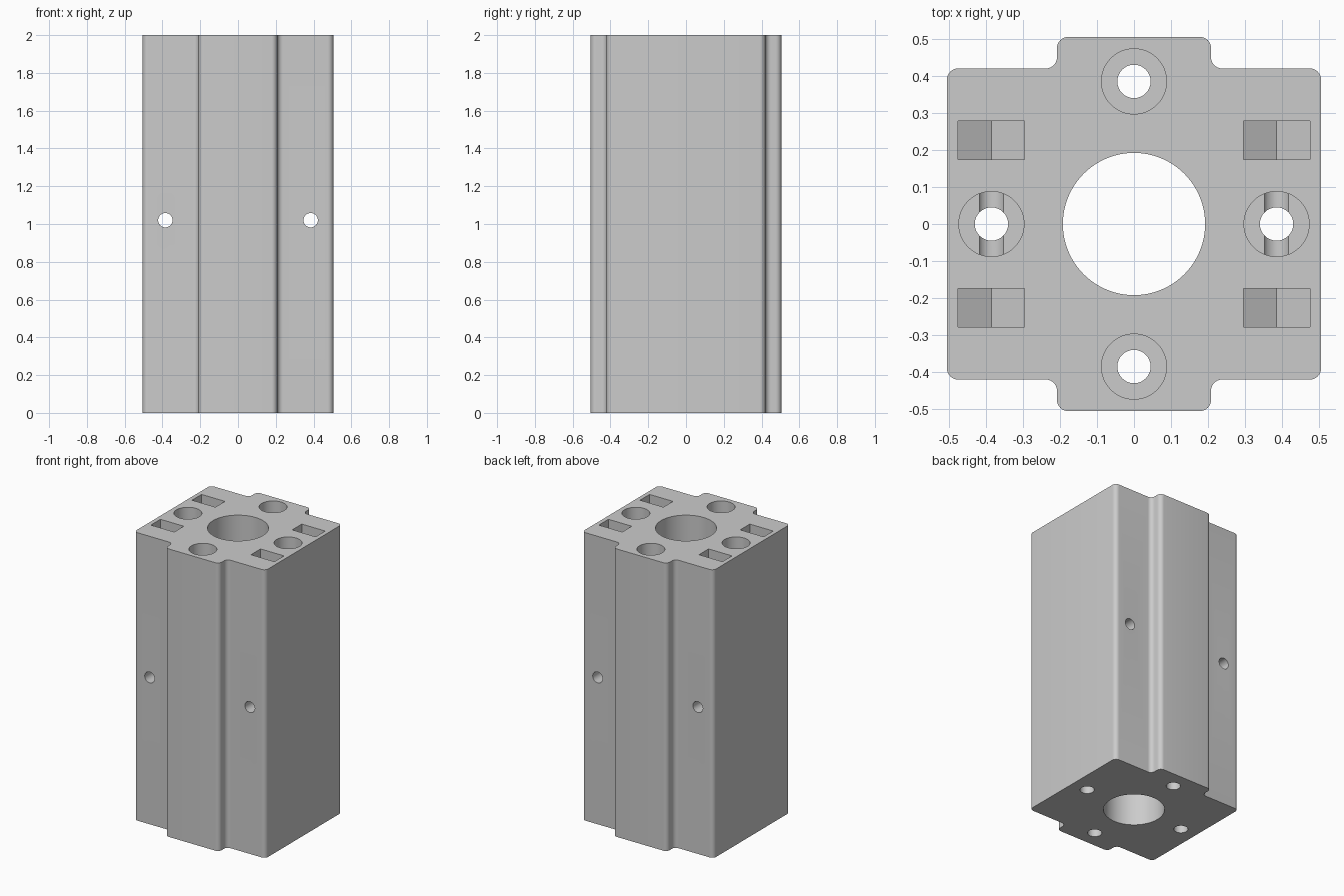
import bpy, bmesh, math
from mathutils import Matrix, Vector

if "Cube" in bpy.data.objects:
    bpy.data.objects.remove(bpy.data.objects["Cube"])

HEIGHT = 2.0
HOLE_Z = 1.02      # height of the cross holes
PITCH = 0.385      # distance of the bolt holes from the centre

grey = bpy.data.materials.new("grey plastic")
grey.diffuse_color = (0.6, 0.6, 0.6, 1)
grey.use_nodes = True
grey.node_tree.nodes["Principled BSDF"].inputs["Base Color"].default_value = grey.diffuse_color


def prism(name, points, depth, matrix=Matrix()):
    """Extrude a flat outline along its local z axis."""
    bm = bmesh.new()
    face = bm.faces.new([bm.verts.new((x, y, 0)) for x, y in points])
    side = bmesh.ops.extrude_face_region(bm, geom=[face])["geom"]
    bmesh.ops.translate(bm, vec=(0, 0, depth),
                        verts=[v for v in side if isinstance(v, bmesh.types.BMVert)])
    bmesh.ops.transform(bm, matrix=matrix, verts=bm.verts)
    bmesh.ops.recalc_face_normals(bm, faces=bm.faces)
    mesh = bpy.data.meshes.new(name)
    bm.to_mesh(mesh)
    bm.free()
    mesh.materials.append(grey)
    obj = bpy.data.objects.new(name, mesh)
    bpy.context.collection.objects.link(obj)
    return obj


def circle(radius, sides):
    return [(radius * math.cos(math.tau * i / sides), radius * math.sin(math.tau * i / sides))
            for i in range(sides)]


def rounded(corners, radius, steps=8):
    """Round every right-angled corner, convex or concave."""
    out = []
    for i, c in enumerate(corners):
        c = Vector(c)
        a = (Vector(corners[i - 1]) - c).normalized() * radius
        b = (Vector(corners[(i + 1) % len(corners)]) - c).normalized() * radius
        for s in range(steps + 1):
            t = math.pi / 2 * s / steps
            out.append(tuple(c + a * (1 - math.sin(t)) + b * (1 - math.cos(t))))
    return out


# Block with a raised rib on the front and back
quarter = [(0.505, 0.42), (0.208, 0.42), (0.208, 0.505)]
corners = (quarter + [(-x, y) for x, y in reversed(quarter)]
           + [(-x, -y) for x, y in quarter] + [(x, -y) for x, y in reversed(quarter)])
block = prism("bearing_block", rounded(corners, 0.03), HEIGHT)

# Central bore
cutters = [prism("bore_cutter", circle(0.192, 96), 2.4, Matrix.Translation((0, 0, -0.2)))]

# Four bolt holes with counterbores open at the top
for x, y in ((PITCH, 0), (-PITCH, 0), (0, PITCH), (0, -PITCH)):
    cutters.append(prism("bolt_cutter", circle(0.045, 32), 2.4,
                         Matrix.Translation((x, y, -0.2))))
    cutters.append(prism("counterbore_cutter", circle(0.088, 48), 1.5,
                         Matrix.Translation((x, y, 1.0))))

# Cross holes, each passing two nut slots with a pointed floor
upright = Matrix.Rotation(math.pi / 2, 4, 'X')    # outline in xz, depth towards -y
slot = [(-0.09, 1.4), (-0.09, -0.052), (0, -0.104), (0.09, -0.052), (0.09, 1.4)]
for x in (-PITCH, PITCH):
    cutters.append(prism("cross_hole_cutter", circle(0.038, 32), 1.4,
                         Matrix.Translation((x, 0.7, HOLE_Z)) @ upright))
    for y in (-0.226, 0.226):
        cutters.append(prism("nut_slot_cutter", slot, 0.105,
                             Matrix.Translation((x, y + 0.0525, HOLE_Z)) @ upright))

# Cut everything out of the block
bpy.context.view_layer.objects.active = block
for cutter in cutters:
    cutter.hide_render = True
    mod = block.modifiers.new("cut", 'BOOLEAN')
    mod.operation = 'DIFFERENCE'
    mod.solver = 'EXACT'
    mod.object = cutter
    bpy.ops.object.modifier_apply(modifier=mod.name)
    bpy.data.objects.remove(cutter)

bpy.ops.object.select_all(action='DESELECT')
block.select_set(True)
bpy.ops.object.shade_smooth_by_angle(angle=math.radians(30))
